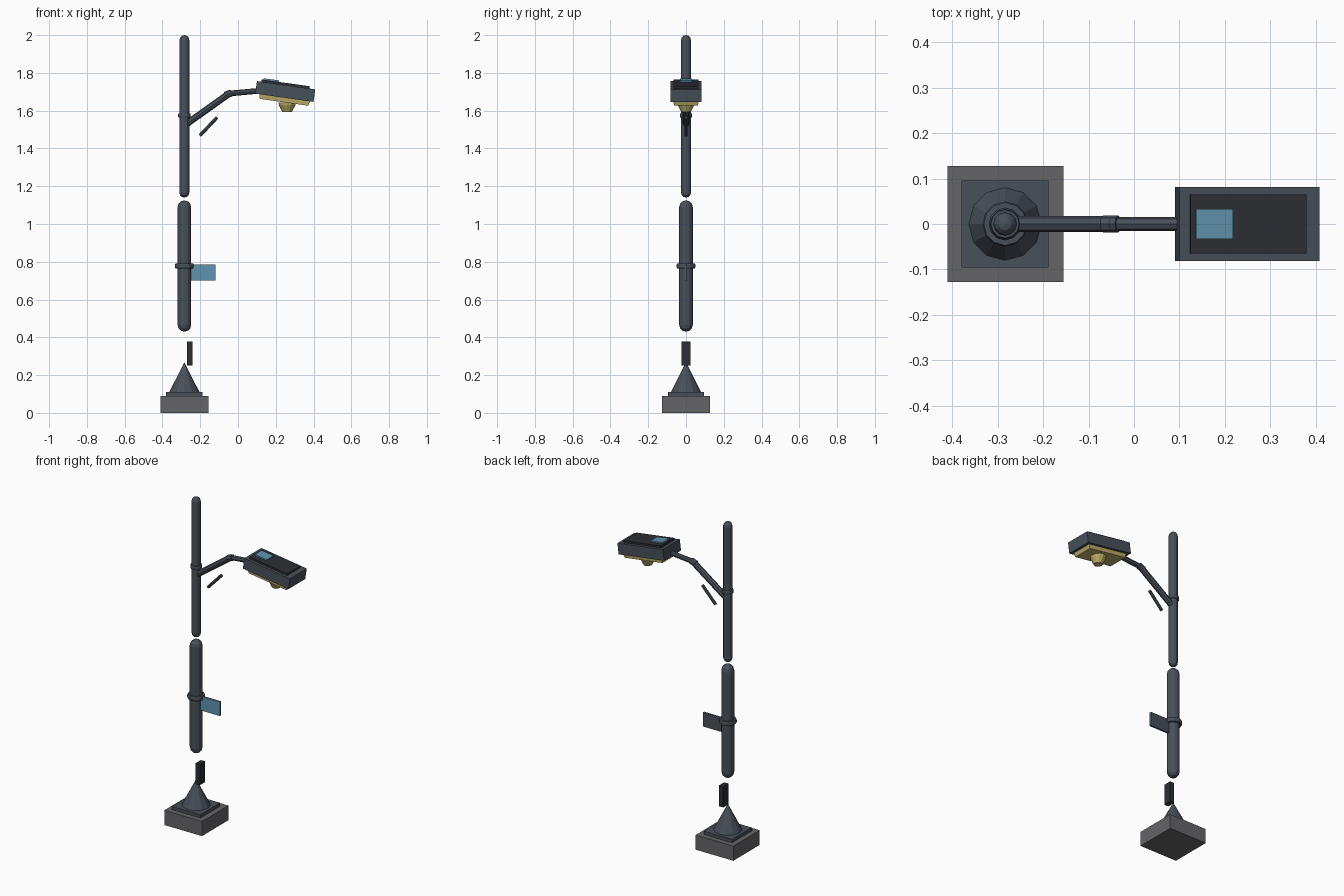
import bpy, bmesh, math
from mathutils import Vector, Matrix

if "Cube" in bpy.data.objects:
    bpy.data.objects.remove(bpy.data.objects["Cube"])

PX = -0.284  # pole axis


def mat(name, r, g, b):
    m = bpy.data.materials.new(name)
    m.diffuse_color = (r, g, b, 1)
    m.use_nodes = True
    m.node_tree.nodes["Principled BSDF"].inputs["Base Color"].default_value = m.diffuse_color
    return m


STEEL = mat("steel", 0.065, 0.08, 0.10)
DARK = mat("dark", 0.025, 0.028, 0.034)
CONCRETE = mat("concrete", 0.13, 0.13, 0.14)
BLUE = mat("blue", 0.12, 0.29, 0.42)
AMBER = mat("amber", 0.50, 0.42, 0.14)


def finish(name, bm, m, matrix=None):
    if matrix is not None:
        bm.transform(matrix)
    bmesh.ops.recalc_face_normals(bm, faces=bm.faces)
    me = bpy.data.meshes.new(name)
    bm.to_mesh(me)
    bm.free()
    me.materials.append(m)
    ob = bpy.data.objects.new(name, me)
    bpy.context.collection.objects.link(ob)
    return ob


def box(name, lo, hi, m, matrix=None, bevel=0, taper=1):
    bm = bmesh.new()
    bmesh.ops.create_cube(bm, size=1)
    for v in bm.verts:
        k = taper if v.co.z < 0 else 1
        v.co = Vector([(a + b) / 2 + c * (b - a) * (k if i < 2 else 1)
                       for i, (a, b, c) in enumerate(zip(lo, hi, v.co))])
    if bevel:
        bmesh.ops.bevel(bm, geom=bm.edges[:], offset=bevel, segments=1, affect='EDGES')
    return finish(name, bm, m, matrix)


def lathe(name, profile, m, matrix, sides=12):
    """Stack rings of (radius, height); zero radius closes to a point."""
    bm = bmesh.new()
    rings = []
    for r, z in profile:
        n = sides if r > 0 else 1
        rings.append([bm.verts.new((r * math.cos(2 * math.pi * i / sides),
                                    r * math.sin(2 * math.pi * i / sides), z)) for i in range(n)])
    for a, b in zip(rings, rings[1:]):
        for i in range(sides):
            j = (i + 1) % sides
            quad = [a[i % len(a)], a[j % len(a)], b[j % len(b)], b[i % len(b)]]
            bm.faces.new(list(dict.fromkeys(quad)))
    for ring in (rings[0], rings[-1]):
        if len(ring) > 2:
            bm.faces.new(ring)
    return finish(name, bm, m, matrix)


def tube(name, p, q, r, m, sides=8):
    p, q = Vector(p), Vector(q)
    d = q - p
    mx = Matrix.Translation(p) @ d.to_track_quat('Z', 'Y').to_matrix().to_4x4()
    return lathe(name, [(r, 0), (r, d.length)], m, mx, sides)


AXIS = Matrix.Translation((PX, 0, 0))

# footing
box("concrete_footing", (-0.411, -0.128, 0), (-0.155, 0.128, 0.09), CONCRETE)
box("base_plate", (PX - 0.096, -0.096, 0.09), (PX + 0.096, 0.096, 0.11), STEEL)
lathe("base_cone", [(0.08, 0.11), (0, 0.268)], STEEL, AXIS)
box("access_door", (-0.27, -0.025, 0.25), (-0.241, 0.025, 0.378), DARK)

# pole sections with rounded ends
for name, r, z0, z1 in (("lower_pole", 0.036, 0.43, 1.125), ("upper_pole", 0.026, 1.14, 2.0)):
    cap = [(0, 0), (r * 0.55, r * 0.15), (r * 0.87, r * 0.5), (r, r)]
    prof = [(a, z0 + h) for a, h in cap] + [(a, z1 - h) for a, h in reversed(cap)]
    lathe(name, prof, STEEL, AXIS)

# collars
for name, r, z, h in (("lower_collar", 0.05, 0.778, 0.013), ("upper_collar", 0.033, 1.575, 0.011)):
    lathe(name, [(r * 0.7, z - h), (r * 0.94, z - h), (r, z - h / 2), (r, z + h / 2),
                 (r * 0.94, z + h), (r * 0.7, z + h)], STEEL, AXIS)

# sign, blue on the front only
box("sign_face", (-0.255, -0.006, 0.70), (-0.118, 0.0, 0.786), BLUE)
box("sign_back", (-0.255, 0.0, 0.70), (-0.118, 0.006, 0.786), STEEL)

# bent arm and brace
tube("arm_lower", (-0.275, 0, 1.528), (-0.045, 0, 1.692), 0.018, STEEL)
tube("arm_upper", (-0.055, 0, 1.69), (0.11, 0, 1.705), 0.015, STEEL)
tube("arm_elbow", (-0.068, 0, 1.681), (-0.035, 0, 1.694), 0.019, STEEL)
tube("arm_brace", (-0.202, 0, 1.468), (-0.111, 0, 1.564), 0.009, STEEL)

# lamp head, built flat and then tilted
HEAD = Matrix.Translation((0.25, 0, 1.702)) @ Matrix.Rotation(math.radians(8), 4, 'Y')
box("lamp_housing", (-0.156, -0.082, -0.034), (0.156, 0.082, 0.033), STEEL, HEAD)
box("lamp_top_plate", (-0.133, -0.065, 0.033), (0.125, 0.065, 0.045), DARK, HEAD)
box("solar_panel", (-0.122, -0.033, 0.045), (-0.04, 0.033, 0.053), BLUE, HEAD)
box("lamp_lens", (-0.133, -0.066, -0.058), (0.137, 0.066, -0.034), AMBER, HEAD, taper=0.96)
lathe("lens_bowl", [(0.046, 1.642), (0.044, 1.63), (0.03, 1.603), (0.025, 1.592)], AMBER,
      Matrix.Translation((0.26, 0, 0)))
